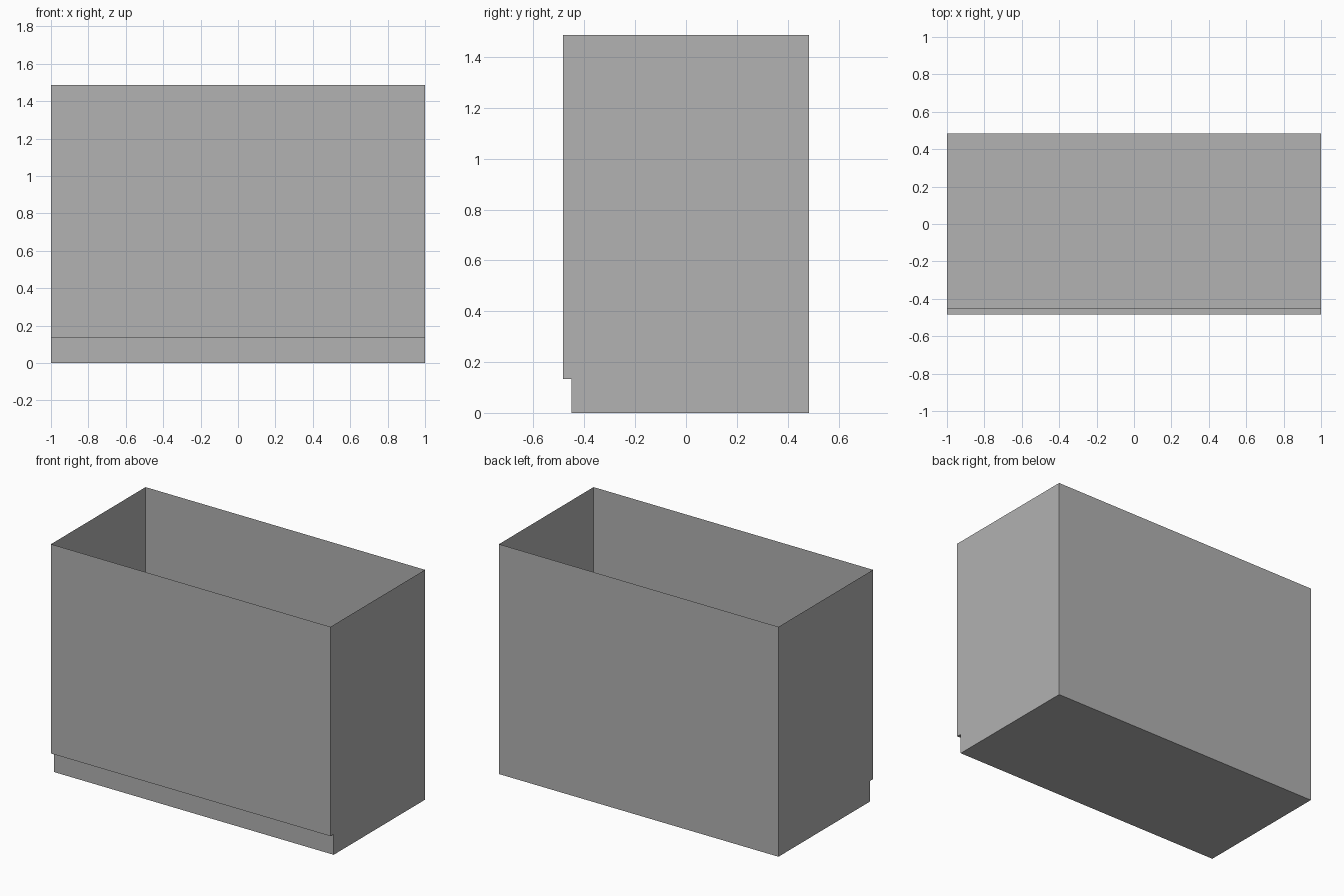
import bpy
import bmesh

cube = bpy.data.objects.get("Cube")
if cube:
    bpy.data.objects.remove(cube, do_unlink=True)

HALF_WIDTH, HALF_DEPTH, HEIGHT = 1.0, 0.483, 1.487
KICK_Y, KICK_Z = -0.45, 0.133

# Plain grey finish
COLOUR = (0.445, 0.445, 0.445, 1)
grey = bpy.data.materials.new("plain_grey")
grey.use_nodes = True
grey.diffuse_color = COLOUR
grey.node_tree.nodes["Principled BSDF"].inputs["Base Color"].default_value = COLOUR

# Side profile (y, z): front panel, recessed toe kick, floor, back panel
profile = [
    (-HALF_DEPTH, HEIGHT),
    (-HALF_DEPTH, KICK_Z),
    (KICK_Y, KICK_Z),
    (KICK_Y, 0),
    (HALF_DEPTH, 0),
    (HALF_DEPTH, HEIGHT),
]

bm = bmesh.new()
right = [bm.verts.new((-HALF_WIDTH, y, z)) for y, z in profile]
left = [bm.verts.new((HALF_WIDTH, y, z)) for y, z in profile]

# Sheet panels swept along the width, leaving the top open
for i in range(len(profile) - 1):
    bm.faces.new((right[i], right[i + 1], left[i + 1], left[i]))

# End panels
bm.faces.new(list(reversed(right)))
bm.faces.new(left)

mesh = bpy.data.meshes.new("cabinet_shell")
bm.to_mesh(mesh)
bm.free()
mesh.materials.append(grey)
shell = bpy.data.objects.new("cabinet_shell", mesh)
bpy.context.scene.collection.objects.link(shell)
